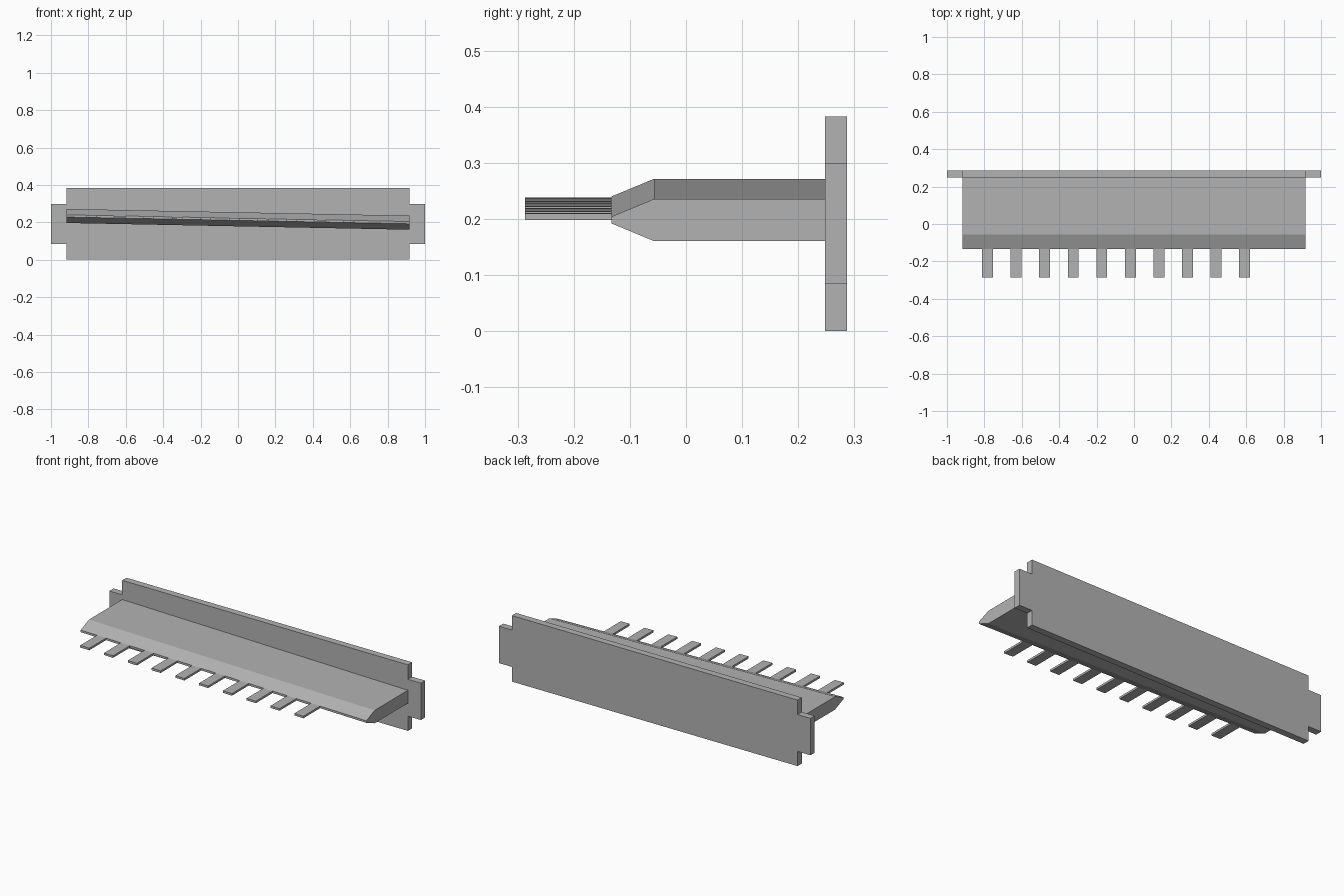
import bpy
import bmesh
from mathutils import Matrix, Vector

cube = bpy.data.objects.get("Cube")
if cube:
    bpy.data.objects.remove(cube, do_unlink=True)

grey = bpy.data.materials.new("plain grey")
grey.use_nodes = True
colour = (0.45, 0.45, 0.45, 1)
grey.diffuse_color = colour
grey.node_tree.nodes["Principled BSDF"].inputs["Base Color"].default_value = colour

SLOPE = -0.0196      # fall of the blade and teeth from right to left
TIP_Z = 0.216        # height of the blade's centre line at x = 0
HALF = 0.917         # half length of blade and main plate


def prism(name, outline, sweep, slope=0.0):
    """Extrude a planar outline along sweep, then slant it along x."""
    bm = bmesh.new()
    face = bm.faces.new([bm.verts.new(p) for p in outline])
    extruded = bmesh.ops.extrude_face_region(bm, geom=[face])["geom"]
    moved = [v for v in extruded if isinstance(v, bmesh.types.BMVert)]
    bmesh.ops.translate(bm, verts=moved, vec=Vector(sweep))
    shear = Matrix.Identity(4)
    shear[2][0] = slope
    bm.transform(shear)
    bmesh.ops.recalc_face_normals(bm, faces=bm.faces)
    mesh = bpy.data.meshes.new(name)
    bm.to_mesh(mesh)
    bm.free()
    mesh.materials.append(grey)
    obj = bpy.data.objects.new(name, mesh)
    bpy.context.collection.objects.link(obj)
    return obj


# Back plate with a narrower tab at each end
right_side = [(HALF, 0), (HALF, 0.085), (1, 0.085), (1, 0.299),
              (HALF, 0.299), (HALF, 0.383)]
plate = right_side + [(-x, z) for x, z in reversed(right_side)]
prism("back_plate", [(x, 0.248, z) for x, z in plate], (0, 0.039, 0))

# Slanted blade, tapering to a thin front edge
upper = [(0.248, 0.0375), (-0.057, 0.0375), (-0.133, 0.006)]
section = upper + [(y, -h) for y, h in reversed(upper)]
prism("blade", [(-HALF, y, TIP_Z + h) for y, h in section],
      (2 * HALF, 0, 0), SLOPE)

# Row of flat teeth along the front edge
for i in range(10):
    x = -0.783 + i * 0.1527
    corners = [(x - 0.029, -0.287), (x + 0.029, -0.287),
               (x + 0.029, -0.133), (x - 0.029, -0.133)]
    prism(f"tooth_{i + 1}", [(a, b, TIP_Z - 0.006) for a, b in corners],
          (0, 0, 0.012), SLOPE)
